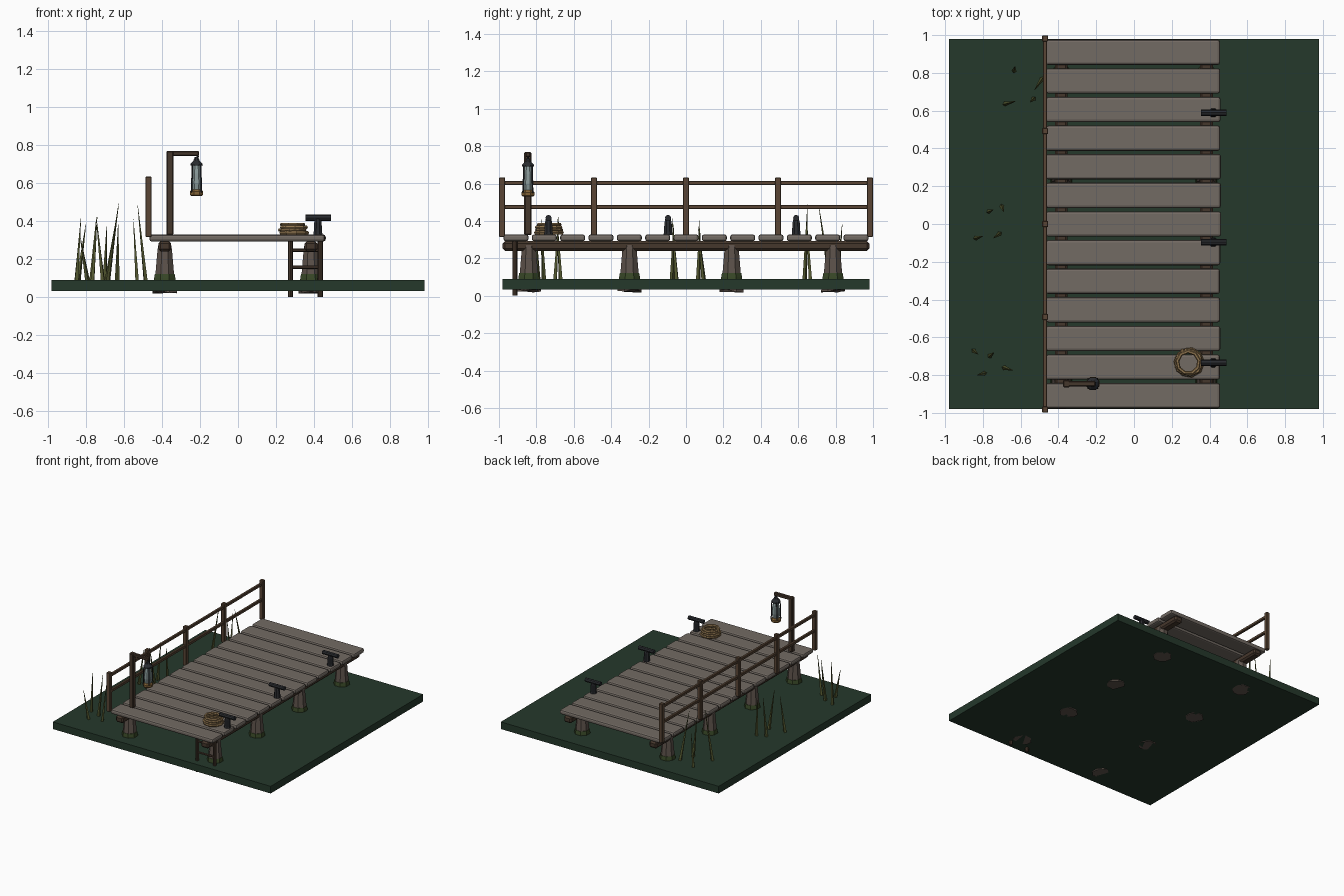
import bpy, bmesh, math, random
from mathutils import Vector

if "Cube" in bpy.data.objects:
    bpy.data.objects.remove(bpy.data.objects["Cube"])

random.seed(4)


def mat(name, r, g, b):
    m = bpy.data.materials.new(name)
    m.diffuse_color = (r, g, b, 1)
    m.use_nodes = True
    m.node_tree.nodes["Principled BSDF"].inputs["Base Color"].default_value = m.diffuse_color
    return m


WATER = mat("water", 0.018, 0.04, 0.024)
PLANK = mat("weathered_wood", 0.17, 0.145, 0.125)
PILE = mat("pile_wood", 0.11, 0.085, 0.07)
WOOD = mat("brown_wood", 0.10, 0.06, 0.035)
DARK = mat("dark_wood", 0.06, 0.038, 0.025)
ALGAE = mat("algae", 0.04, 0.065, 0.02)
IRON = mat("iron", 0.022, 0.024, 0.028)
ROPE = mat("rope", 0.28, 0.18, 0.08)
BRASS = mat("brass", 0.22, 0.12, 0.035)
GLASS = mat("glass", 0.25, 0.32, 0.32)
REED = mat("reed", 0.09, 0.10, 0.03)


def finish(name, bm, material):
    bmesh.ops.recalc_face_normals(bm, faces=bm.faces)
    me = bpy.data.meshes.new(name)
    bm.to_mesh(me)
    bm.free()
    me.materials.append(material)
    ob = bpy.data.objects.new(name, me)
    bpy.context.collection.objects.link(ob)
    return ob


def box(name, lo, hi, material, bevel=0.0, segments=1):
    bm = bmesh.new()
    bmesh.ops.create_cube(bm, size=1)
    for v in bm.verts:
        v.co = Vector([(a + b) / 2 + c * (b - a) for a, b, c in zip(lo, hi, v.co)])
    if bevel:
        bmesh.ops.bevel(bm, geom=bm.edges[:], offset=bevel, segments=segments,
                        profile=0.5, affect='EDGES')
    return finish(name, bm, material)


def lathe(name, centre, profile, material, sides=8, jitter=0.0):
    """Capped stack of rings from (radius, z) points; jitter roughens the first ring."""
    bm = bmesh.new()
    rings = []
    for k, (r, z) in enumerate(profile):
        ring = []
        for i in range(sides):
            a = 2 * math.pi * (i + 0.5) / sides
            dz = random.uniform(-jitter, jitter) if k == 0 else 0
            ring.append(bm.verts.new((centre[0] + r * math.cos(a),
                                      centre[1] + r * math.sin(a), z + dz)))
        rings.append(ring)
    for p, q in zip(rings, rings[1:]):
        for i in range(sides):
            j = (i + 1) % sides
            bm.faces.new((p[i], p[j], q[j], q[i]))
    bm.faces.new(rings[0])
    bm.faces.new(rings[-1])
    return finish(name, bm, material)


def rod(name, a, b, r1, material, r2=None, sides=8):
    a, b = Vector(a), Vector(b)
    bm = bmesh.new()
    bmesh.ops.create_cone(bm, cap_ends=True, segments=sides, radius1=r1,
                          radius2=r1 if r2 is None else r2, depth=(b - a).length)
    rot = (b - a).to_track_quat('Z', 'Y')
    for v in bm.verts:
        v.co = rot @ v.co + (a + b) / 2
    return finish(name, bm, material)


def ring(name, centre, major, minor, material, sides=8, tube=5, turn=0.0):
    bm = bmesh.new()
    vs = [[bm.verts.new((centre[0] + (major + minor * math.cos(t)) * math.cos(a),
                         centre[1] + (major + minor * math.cos(t)) * math.sin(a),
                         centre[2] + minor * math.sin(t)))
           for t in [2 * math.pi * j / tube for j in range(tube)]]
          for a in [2 * math.pi * i / sides + turn for i in range(sides)]]
    for i in range(sides):
        for j in range(tube):
            n, m = (i + 1) % sides, (j + 1) % tube
            bm.faces.new((vs[i][j], vs[n][j], vs[n][m], vs[i][m]))
    return finish(name, bm, material)


# Water slab
box("water", (-0.98, -0.98, 0.032), (0.98, 0.98, 0.09), WATER)

# Deck planks
for i in range(13):
    y = -0.909 + i * 0.1515
    e = random.uniform(-0.004, 0.004)
    box(f"plank_{i}", (-0.466, y - 0.067, 0.291), (0.458 + e, y + 0.067, 0.328),
        PLANK, 0.013, 2)

# Beams, piles and algae collars
for side, x in (("left", -0.385), ("right", 0.383)):
    box(f"{side}_beam", (x - 0.034, -0.98, 0.24), (x + 0.034, 0.98, 0.292), DARK, 0.012)
    for i, y in enumerate((-0.84, -0.302, 0.244, 0.786)):
        lathe(f"{side}_pile_{i}", (x, y),
              [(0.07, 0.028), (0.055, 0.09), (0.052, 0.13), (0.041, 0.25),
               (0.036, 0.275), (0.025, 0.288)], PILE, 8, 0.011)
        lathe(f"{side}_algae_{i}", (x, y), [(0.062, 0.08), (0.06, 0.1), (0.056, 0.122)], ALGAE)

# Side railing
for i in range(5):
    y = -0.983 + i * 0.4915
    box(f"rail_post_{i}", (-0.486, y - 0.016, 0.315), (-0.455, y + 0.016, 0.632), WOOD, 0.003)
for name, z in (("lower", 0.474), ("upper", 0.602)):
    box(f"{name}_rail", (-0.481, -0.985, z - 0.011), (-0.46, 0.985, z + 0.011), WOOD, 0.003)

# Ladder
for name, x in (("left", 0.275), ("right", 0.432)):
    rod(f"ladder_{name}_rail", (x, -0.915, 0.0), (x, -0.915, 0.295), 0.0135, DARK)
for i, z in enumerate((0.07, 0.157, 0.245)):
    rod(f"ladder_rung_{i}", (0.27, -0.915, z), (0.437, -0.915, z), 0.009, DARK, sides=6)

# Mooring cleats
for i, y in enumerate((-0.735, -0.096, 0.589)):
    lathe(f"cleat_post_{i}", (0.42, y),
          [(0.026, 0.325), (0.024, 0.34), (0.021, 0.39), (0.016, 0.41)], IRON)
    rod(f"cleat_bar_{i}", (0.354, y, 0.416), (0.489, y, 0.416), 0.0165, IRON)

# Rope coil
for i, r in enumerate((0.071, 0.067, 0.065, 0.058)):
    ring(f"rope_coil_{i}", (0.29 + 0.003 * (-1) ** i, -0.733, 0.337 + i * 0.0145),
         r, 0.010, ROPE, 9, 6, i * 0.3)

# Lantern post, arm and brace
LX, LY = -0.218, -0.845
box("lantern_post", (-0.377, LY - 0.02, 0.325), (-0.339, LY + 0.02, 0.768), DARK, 0.006)
box("lantern_arm", (-0.375, LY - 0.014, 0.742), (-0.205, LY + 0.014, 0.768), DARK, 0.005)
rod("lantern_hook", (-0.21, LY, 0.745), (LX, LY, 0.715), 0.006, IRON, sides=6)

# Lantern
lathe("lantern_base", (LX, LY), [(0.03, 0.53), (0.038, 0.537), (0.038, 0.553), (0.028, 0.565)], BRASS)
lathe("lantern_glass", (LX, LY), [(0.026, 0.56), (0.032, 0.6), (0.028, 0.65), (0.02, 0.692)], GLASS)
lathe("lantern_cap", (LX, LY), [(0.036, 0.69), (0.034, 0.7), (0.018, 0.716), (0.01, 0.735)], IRON)
for i in range(4):
    a = math.pi * (i / 2 + 0.25)
    c, s = math.cos(a), math.sin(a)
    rod(f"lantern_bar_{i}", (LX + 0.036 * c, LY + 0.036 * s, 0.55),
        (LX + 0.031 * c, LY + 0.031 * s, 0.697), 0.004, IRON, sides=5)

# Reeds: base x, base y, tip x, tip y, tip height
REEDS = [(-0.85, -0.67, -0.825, -0.69, 0.42), (-0.765, -0.70, -0.74, -0.68, 0.42),
         (-0.79, -0.79, -0.83, -0.80, 0.32), (-0.69, -0.76, -0.64, -0.775, 0.41),
         (-0.77, 0.065, -0.745, 0.075, 0.41), (-0.70, 0.095, -0.69, 0.065, 0.37),
         (-0.84, -0.075, -0.80, -0.065, 0.38), (-0.71, -0.05, -0.745, -0.075, 0.42),
         (-0.635, 0.81, -0.63, 0.835, 0.38), (-0.485, 0.77, -0.527, 0.71, 0.48),
         (-0.685, 0.635, -0.627, 0.65, 0.49), (-0.53, 0.665, -0.55, 0.645, 0.41)]
for i, (bx, by, tx, ty, h) in enumerate(REEDS):
    rod(f"reed_{i}", (bx, by, 0.08), (tx, ty, h), 0.013, REED, 0.001, 4)
